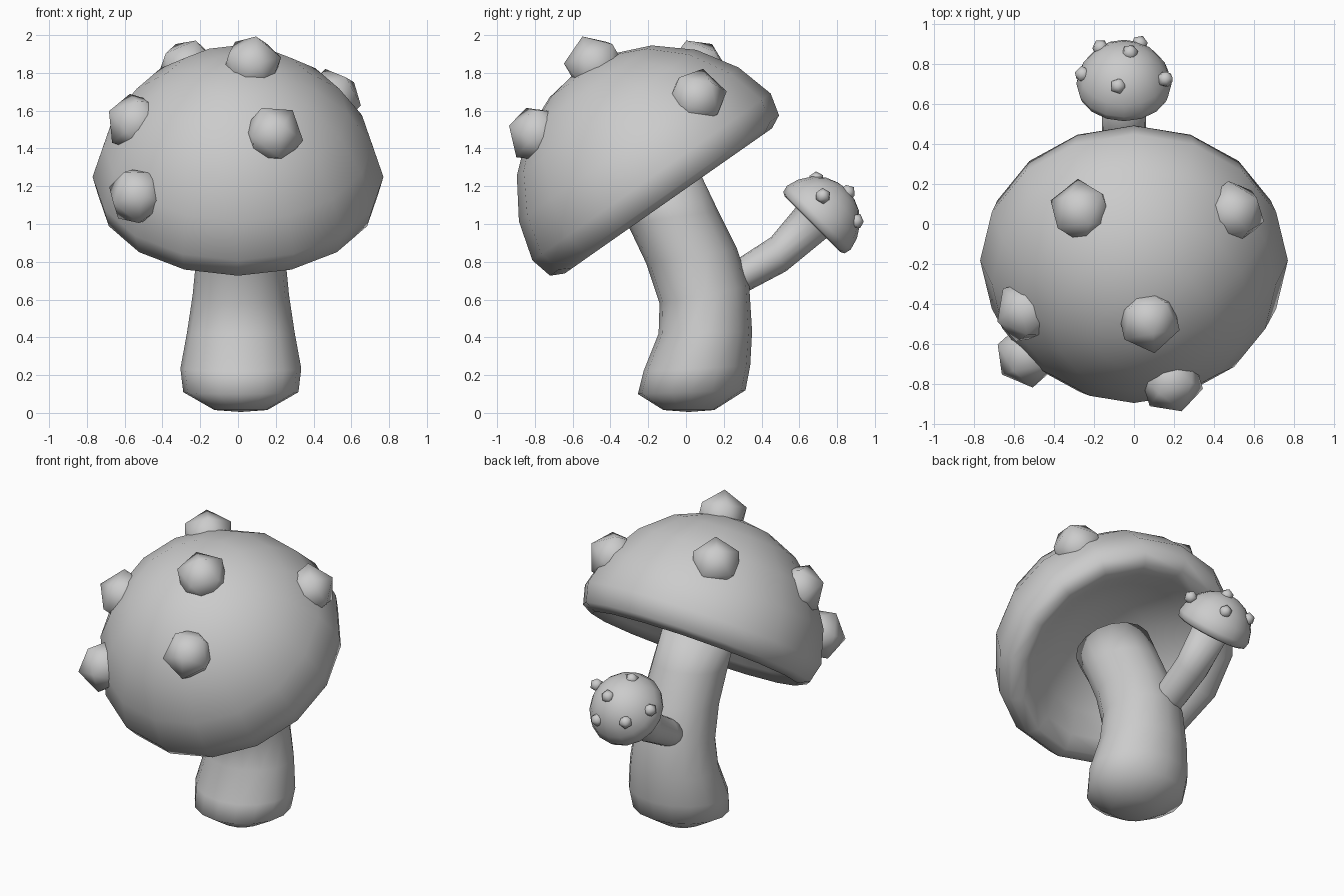
import bpy, bmesh, math
from mathutils import Vector, Matrix

cube = bpy.data.objects.get("Cube")
if cube:
    bpy.data.objects.remove(cube, do_unlink=True)

grey = bpy.data.materials.new("plain_grey")
grey.use_nodes = True
color = (0.6, 0.6, 0.6, 1)
grey.diffuse_color = color
grey.node_tree.nodes["Principled BSDF"].inputs["Base Color"].default_value = color


def finish(name, bm):
    """Turn a bmesh into a smooth grey object."""
    bmesh.ops.recalc_face_normals(bm, faces=bm.faces)
    for face in bm.faces:
        face.smooth = True
    mesh = bpy.data.meshes.new(name)
    bm.to_mesh(mesh)
    bm.free()
    mesh.materials.append(grey)
    obj = bpy.data.objects.new(name, mesh)
    bpy.context.collection.objects.link(obj)
    return obj


def skin(name, rings, start, end):
    """Bridge equal rings of points and close both ends on a point."""
    bm = bmesh.new()
    loops = [[bm.verts.new(p) for p in ring] for ring in rings]
    n = len(loops[0])
    for a, b in zip(loops, loops[1:]):
        for i in range(n):
            j = (i + 1) % n
            bm.faces.new((a[i], a[j], b[j], b[i]))
    for loop, tip in ((loops[0], start), (loops[-1], end)):
        v = bm.verts.new(tip)
        for i in range(n):
            bm.faces.new((loop[i], loop[(i + 1) % n], v))
    return finish(name, bm)


def ellipse(center, u, v, n):
    return [center + u * math.cos(t) + v * math.sin(t)
            for t in (math.tau * i / n for i in range(n))]


def stem(name, x, sections, n):
    """Each section: front y, z, back y, z, half width in x."""
    rings = []
    for fy, fz, by, bz, half in sections:
        front, back = Vector((x, fy, fz)), Vector((x, by, bz))
        rings.append(ellipse((front + back) / 2, Vector((half, 0, 0)),
                             (back - front) / 2, n))
    tips = [sum(r, Vector()) / n for r in (rings[0], rings[-1])]
    tips[0].z -= 0.01
    return skin(name, rings, *tips)


# Half section of a cap: radius, height, from the dome down and under the rim
CAP = [(0.2, 0.715), (0.4, 0.63), (0.58, 0.475), (0.71, 0.27), (0.77, 0.06),
       (0.74, -0.06), (0.67, -0.095), (0.58, -0.05), (0.46, 0.05), (0.25, 0.15)]


def cap(name, center, tilt, size):
    place = (Matrix.Translation(center) @ Matrix.Rotation(math.radians(tilt), 4, 'X')
             @ Matrix.Scale(size, 4))
    rings = [[place @ p for p in ellipse(Vector((0, 0, h)), Vector((r, 0, 0)),
                                         Vector((0, r, 0)), 16)] for r, h in CAP]
    return skin(name, rings, place @ Vector((0, 0, 0.745)), place @ Vector((0, 0, 0.18)))


def spots(name, middle, places, radius, sink):
    """Coarse balls half sunk in the cap, each with its pole pointing outwards."""
    for i, (x, y, z, spin) in enumerate(places):
        pos = Vector((x, y, z))
        out = (pos - middle).normalized()
        bm = bmesh.new()
        bmesh.ops.create_icosphere(
            bm, subdivisions=1, radius=radius,
            matrix=Matrix.Translation(pos - out * radius * sink)
            @ out.to_track_quat('Z', 'Y').to_matrix().to_4x4()
            @ Matrix.Rotation(math.radians(spin), 4, 'Z'))
        finish(f"{name}_{i + 1}", bm)


# Large mushroom
stem("large_stem", 0.015, [
    (-0.12, 0.015, 0.15, 0.015, 0.14),
    (-0.255, 0.10, 0.315, 0.12, 0.305),
    (-0.225, 0.22, 0.34, 0.25, 0.32),
    (-0.145, 0.42, 0.35, 0.43, 0.285),
    (-0.14, 0.58, 0.335, 0.67, 0.255),
    (-0.21, 0.79, 0.27, 0.87, 0.235),
    (-0.31, 1.00, 0.17, 1.07, 0.23),
    (-0.42, 1.18, 0.06, 1.30, 0.22)], 16)
cap("large_cap", Vector((0, -0.148, 1.2)), 35, 1)
spots("large_spot", Vector((0, -0.25, 1.3)), [
    (0.08, -0.50, 1.88, 45), (0.2, -0.825, 1.485, 50), (-0.575, -0.45, 1.55, 40),
    (-0.565, -0.68, 1.14, 10), (0.525, 0.075, 1.685, 0), (-0.28, 0.08, 1.855, 15)],
    0.165, 0.25)

# Small mushroom growing from the back of the large stem
stem("small_stem", -0.05, [
    (0.17, 0.77, 0.24, 0.60, 0.1),
    (0.28, 0.82, 0.34, 0.65, 0.105),
    (0.45, 0.93, 0.53, 0.75, 0.11),
    (0.60, 1.11, 0.75, 0.93, 0.115)], 16)
cap("small_cap", Vector((-0.05, 0.69, 1.02)), -45, 0.31)
spots("small_spot", Vector((-0.05, 0.70, 1.03)), [
    (-0.08, 0.69, 1.24, 0), (0.16, 0.725, 1.15, 20), (-0.02, 0.86, 1.17, 40),
    (0.03, 0.905, 1.015, 10), (-0.26, 0.75, 1.1, 30), (-0.17, 0.885, 1.045, 50)],
    0.043, 0.1)
